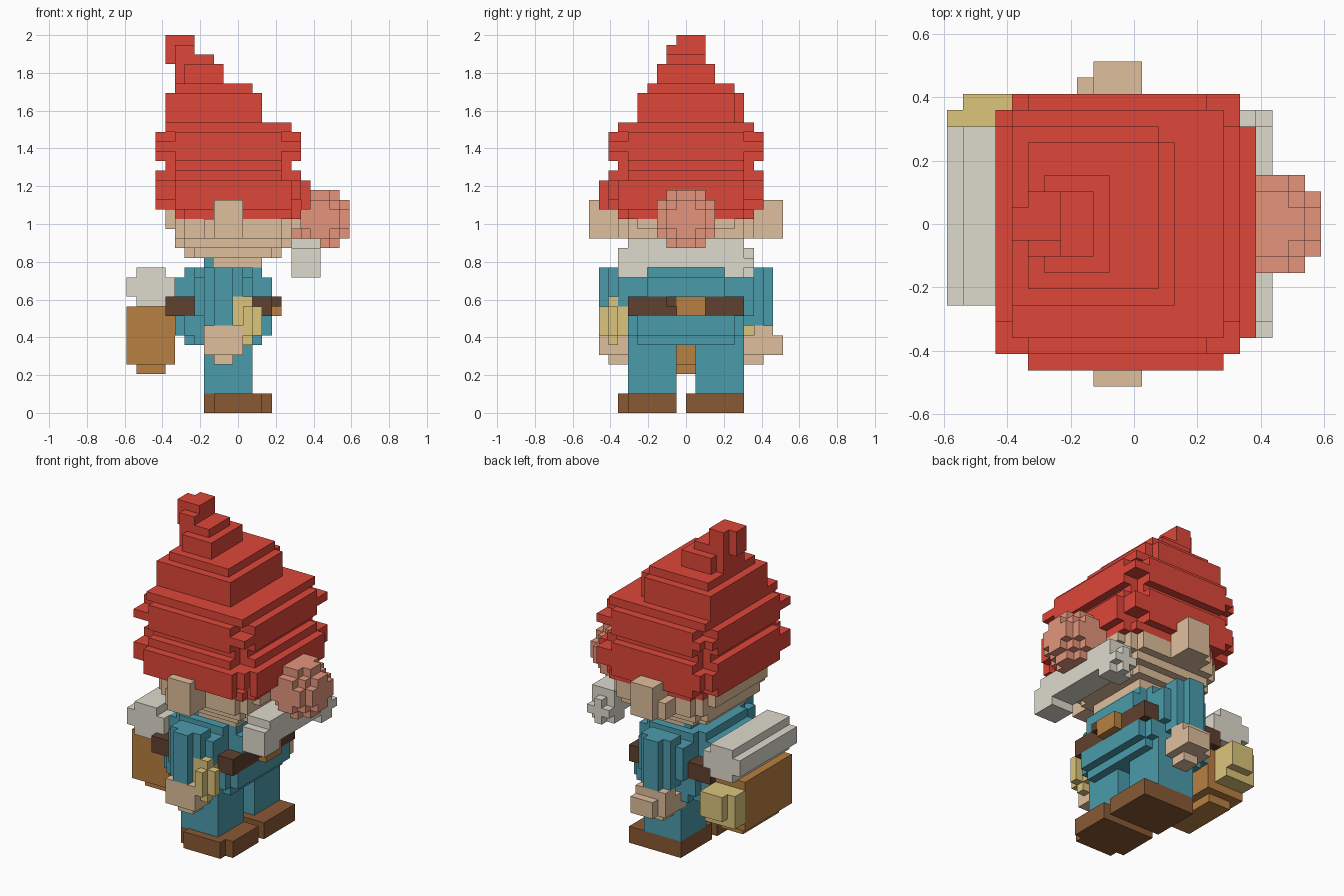
import bpy, bmesh
from mathutils import Vector

if "Cube" in bpy.data.objects:
    bpy.data.objects.remove(bpy.data.objects["Cube"])

UNIT = 2 / 39                      # edge length of one block
ORIGIN = Vector((-11.5, -10, 0))   # centres the block grid
taken = set()                      # cells already used by a part


def material(name, r, g, b):
    m = bpy.data.materials.new(name)
    m.use_nodes = True
    m.diffuse_color = (r, g, b, 1)
    m.node_tree.nodes["Principled BSDF"].inputs["Base Color"].default_value = (r, g, b, 1)
    return m


RED = material("hat red", .73, .062, .041)
SKIN = material("skin", .74, .52, .335)
ROSE = material("nose rose", .77, .30, .20)
GREY = material("pale grey", .73, .71, .61)
TEAL = material("clothes teal", .07, .33, .41)
BELT = material("dark brown", .115, .052, .027)
BOOT = material("boot brown", .25, .10, .034)
TAN = material("leather tan", .485, .214, .054)
KHAKI = material("khaki", .71, .56, .20)


def box(x0, x1, y0, y1, z0, z1):
    return {(x, y, z) for x in range(x0, x1) for y in range(y0, y1) for z in range(z0, z1)}


def slab(x0, x1, y0, y1, z0, z1, c=1):
    """Box with its vertical corners stepped in by c cells."""
    return box(x0 + c, x1 - c, y0, y1, z0, z1) | box(x0, x1, y0 + c, y1 - c, z0, z1)


def ball(x, y, z, r):
    """Cells whose centres lie inside a sphere."""
    centre = Vector((x, y, z))
    half = Vector((.5, .5, .5))
    return {c for c in box(x - 4, x + 4, y - 4, y + 4, z - 4, z + 4)
            if (Vector(c) + half - centre).length < r}


def mirror_y(cells):
    return {(x, 19 - y, z) for x, y, z in cells}


def part(name, mat, *groups):
    """Skin the outside of the given cells with flat faces."""
    cells = set().union(*groups) - taken
    taken.update(cells)
    bm = bmesh.new()
    corners = {}

    def vert(p):
        if p not in corners:
            corners[p] = bm.verts.new((Vector(p) + ORIGIN) * UNIT)
        return corners[p]

    for cell in cells:
        for axis in range(3):
            for side in (0, 1):
                other = list(cell)
                other[axis] += 2 * side - 1
                if tuple(other) in cells:
                    continue
                loop = []
                for u, v in ((0, 0), (1, 0), (1, 1), (0, 1)):
                    p = list(cell)
                    p[axis] += side
                    p[(axis + 1) % 3] += u
                    p[(axis + 2) % 3] += v
                    loop.append(vert(tuple(p)))
                bm.faces.new(loop if side else loop[::-1])
    bmesh.ops.dissolve_limit(bm, angle_limit=0.01, verts=bm.verts, edges=bm.edges)
    mesh = bpy.data.meshes.new(name)
    bm.to_mesh(mesh)
    bm.free()
    mesh.materials.append(mat)
    ob = bpy.data.objects.new(name, mesh)
    bpy.context.collection.objects.link(ob)


def band(z0, z1):
    """Wide hat band: corners stepped at top and bottom, fuller between."""
    return (slab(3, 18, 2, 18, z0, z1, 2) | box(3, 18, 2, 17, z0 + 1, z1 - 1)
            | box(4, 18, 17, 18, z0 + 1, z1 - 1))


# Hat: stacked slabs from the brim to the bent tip
part("hat", RED,
     slab(5, 18, 3, 17, 20, 21),
     band(21, 25), box(5, 17, 1, 2, 21, 24), box(18, 19, 3, 16, 21, 24),
     slab(4, 17, 3, 17, 25, 26),
     band(26, 29),
     box(4, 17, 3, 17, 29, 30),
     box(4, 14, 5, 15, 30, 33), box(4, 13, 15, 16, 30, 33),
     box(5, 13, 6, 15, 33, 34),
     box(6, 10, 7, 13, 34, 36), box(5, 10, 8, 12, 34, 36),
     box(5, 9, 8, 12, 36, 37),
     box(4, 7, 9, 11, 36, 39), box(5, 7, 8, 12, 37, 38), box(5, 7, 11, 12, 38, 39))

# Head
part("nose", ROSE, ball(20, 10, 20, 3.15))
part("moustache", GREY, box(17, 20, 4, 16, 15, 18),
     box(17, 20, 3, 6, 14, 17), box(17, 20, 14, 16, 14, 17),
     box(17, 20, 16, 17, 15, 16), box(18, 19, 16, 17, 14, 17))
ear = box(9, 12, 0, 3, 19, 22) | box(9, 12, 0, 1, 18, 19) | box(8, 12, 1, 4, 18, 20)
part("ears", SKIN, ear, mirror_y(ear))
part("head", SKIN,
     slab(4, 18, 4, 16, 19, 21), slab(5, 17, 3, 17, 18, 20),
     slab(5, 17, 4, 16, 17, 18), slab(6, 16, 5, 15, 16, 17), box(9, 14, 6, 14, 15, 16))

# Belt and torso
part("buckle", TAN, box(15, 16, 9, 12, 10, 12))
part("belt", BELT, box(4, 15, 4, 16, 10, 12), box(15, 16, 8, 9, 11, 12))
part("torso", TEAL,
     slab(6, 14, 4, 16, 7, 8), slab(5, 15, 4, 16, 8, 10), slab(5, 15, 4, 16, 12, 14, 2),
     slab(6, 14, 5, 15, 14, 15), box(8, 9, 6, 14, 15, 16))

# Pouch held in front of one hand
part("held_pouch", KHAKI, slab(11, 14, 1, 4, 8, 11), box(11, 13, 2, 3, 7, 12))

# Arms and hands
arm = slab(8, 12, 1, 4, 9, 15) | box(8, 12, 3, 4, 9, 15) | box(7, 13, 3, 4, 10, 14)
part("arms", TEAL, arm, mirror_y(arm))
hand = box(8, 12, 1, 5, 6, 8) | box(8, 12, 1, 3, 8, 9) | box(9, 11, 2, 4, 5, 6)
part("hands", SKIN, hand, mirror_y(hand), box(9, 12, 19, 20, 6, 8))

# Legs and boots
leg = box(8, 13, 4, 9, 2, 7)
part("legs", TEAL, leg, mirror_y(leg))
part("boots", BOOT, box(8, 15, 4, 9, 0, 2), box(9, 14, 3, 4, 0, 2), box(8, 15, 10, 16, 0, 2))

# Backpack with bedroll and side pouch
part("backpack", TAN, box(0, 5, 6, 15, 5, 11), box(1, 4, 7, 14, 4, 5))
part("bedroll", GREY,
     box(0, 5, 5, 16, 12, 14), box(1, 5, 5, 16, 11, 12), box(1, 4, 5, 16, 14, 15))
part("side_pouch", KHAKI, box(0, 4, 15, 17, 6, 10), box(1, 4, 17, 18, 7, 10))
